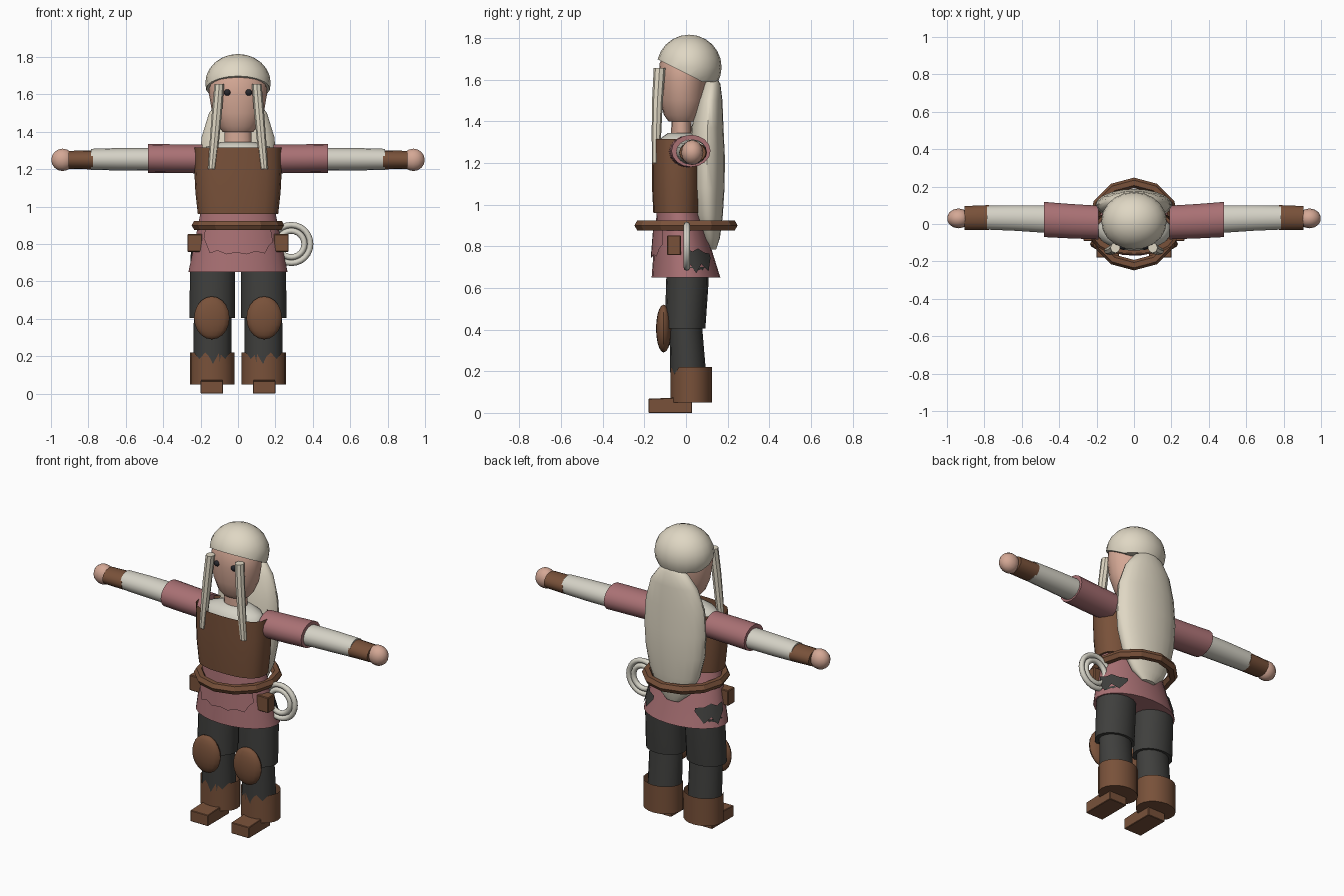
import bpy, bmesh
from math import sin, cos, pi, radians
from mathutils import Vector

if "Cube" in bpy.data.objects:
    bpy.data.objects.remove(bpy.data.objects["Cube"])


def material(name, rgb):
    m = bpy.data.materials.new(name)
    m.diffuse_color = (*rgb, 1)
    m.use_nodes = True
    m.node_tree.nodes["Principled BSDF"].inputs["Base Color"].default_value = m.diffuse_color
    return m


SKIN = material("skin", (0.66, 0.39, 0.30))
HAIR = material("hair", (0.74, 0.68, 0.55))
LINEN = material("linen", (0.66, 0.64, 0.56))
LEATHER = material("leather", (0.19, 0.083, 0.042))
ROSE = material("rose", (0.40, 0.165, 0.175))
DARK = material("dark_cloth", (0.05, 0.05, 0.047))
BLACK = material("black", (0.02, 0.02, 0.025))


def finish(name, bm, mat, smooth=40):
    bmesh.ops.recalc_face_normals(bm, faces=bm.faces)
    me = bpy.data.meshes.new(name)
    bm.to_mesh(me)
    bm.free()
    ob = bpy.data.objects.new(name, me)
    bpy.context.collection.objects.link(ob)
    me.materials.append(mat)
    if smooth:
        bpy.ops.object.select_all(action='DESELECT')
        ob.select_set(True)
        bpy.context.view_layer.objects.active = ob
        bpy.ops.object.shade_smooth_by_angle(angle=radians(smooth))
    return ob


def loft(name, rings, mat, n=16, axis='z', power=2, caps=(True, True), edit=None):
    """Rings are (x, y, z, radius a, radius b), stacked along z or x."""
    bm = bmesh.new()
    loops = []
    for x, y, z, a, b in rings:
        loop = []
        for i in range(n):
            t = 2 * pi * i / n
            c, s = cos(t), sin(t)
            u = a * abs(c) ** (2 / power) * (1 if c > 0 else -1)
            v = b * abs(s) ** (2 / power) * (1 if s > 0 else -1)
            p = (x + u, y + v, z) if axis == 'z' else (x, y + u, z + v)
            loop.append(bm.verts.new(p))
        loops.append(loop)
    for p, q in zip(loops, loops[1:]):
        for i in range(n):
            j = (i + 1) % n
            bm.faces.new((p[i], p[j], q[j], q[i]))
    for use, loop in zip(caps, (loops[0], loops[-1])):
        if use:
            bm.faces.new(loop)
    if edit:
        edit(loops)
    return finish(name, bm, mat)


def ellipsoid(name, centre, radii, mat, u=16, v=10, cuts=()):
    bm = bmesh.new()
    bmesh.ops.create_uvsphere(bm, u_segments=u, v_segments=v, radius=1)
    for w in bm.verts:
        w.co = Vector(centre) + Vector([a * b for a, b in zip(w.co, radii)])
    for co, no in cuts:
        bmesh.ops.bisect_plane(bm, geom=bm.verts[:] + bm.edges[:] + bm.faces[:],
                               plane_co=co, plane_no=no, clear_inner=True)
        bmesh.ops.holes_fill(bm, edges=[e for e in bm.edges if e.is_boundary], sides=0)
    return finish(name, bm, mat)


def box(name, centre, size, mat, bevel=0.0, edit=None):
    bm = bmesh.new()
    bmesh.ops.create_cube(bm, size=1)
    for w in bm.verts:
        if edit:
            edit(w.co)
        w.co = Vector(centre) + Vector([a * b for a, b in zip(w.co, size)])
    if bevel:
        bmesh.ops.bevel(bm, geom=bm.edges[:], offset=bevel, segments=1, affect='EDGES')
    return finish(name, bm, mat, 0)


def torus(name, centre, major, minor, mat, n, m, upright=False):
    bm = bmesh.new()
    grid = []
    for i in range(n):
        t = 2 * pi * i / n
        row = []
        for k in range(m):
            p = 2 * pi * k / m
            r, h = major + minor * cos(p), minor * sin(p)
            co = Vector((r * cos(t), h, r * sin(t)) if upright else (r * cos(t), r * sin(t), h))
            row.append(bm.verts.new(co + Vector(centre)))
        grid.append(row)
    for i in range(n):
        a, b = grid[i], grid[(i + 1) % n]
        for k in range(m):
            bm.faces.new((a[k], b[k], b[(k + 1) % m], a[(k + 1) % m]))
    return finish(name, bm, mat, 50 if upright else 25)


def skirt_point(deg, z, gap):
    t = (0.96 - z) / 0.31
    a = radians(deg)
    return ((0.20 + 0.065 * t + gap) * cos(a),
            -0.035 + 0.035 * t + (0.105 + 0.06 * t + gap) * sin(a), z)


def skirt_strip(name, columns, gap, mat):
    """Cloth piece lying on the skirt; columns are (angle, top z, bottom z)."""
    bm = bmesh.new()
    rows = [[bm.verts.new(skirt_point(d, hi + (lo - hi) * k / 2, gap)) for k in range(3)]
            for d, hi, lo in columns]
    for p, q in zip(rows, rows[1:]):
        for k in range(2):
            bm.faces.new((p[k], q[k], q[k + 1], p[k + 1]))
    return finish(name, bm, mat)


# Head, face and neck
loft("head", [(0, -0.018, 1.40, 0.082, 0.066), (0, -0.018, 1.43, 0.108, 0.088),
              (0, -0.015, 1.50, 0.138, 0.108), (0, -0.015, 1.60, 0.155, 0.116),
              (0, -0.01, 1.68, 0.152, 0.116), (0, 0, 1.75, 0.11, 0.09)], SKIN, n=20)
loft("neck", [(0, -0.022, 1.30, 0.075, 0.05), (0, -0.022, 1.42, 0.07, 0.048)], SKIN)

# Hair: cap with slanted hairline, long back mass
ellipsoid("hair_cap", (0, 0.015, 1.66), (0.175, 0.156, 0.156), HAIR, 20, 12,
          cuts=[((0, -0.11, 1.685), (0, 0.45, 0.89)), ((0, 0, 1.59), (0, 0, 1))])
loft("back_hair", [(0, 0.13, 1.605, 0.04, 0.02), (0, 0.125, 1.58, 0.095, 0.04),
                   (0, 0.115, 1.50, 0.155, 0.06), (0, 0.103, 1.37, 0.195, 0.077),
                   (0, 0.102, 1.22, 0.205, 0.085), (0, 0.102, 1.08, 0.195, 0.083),
                   (0, 0.107, 0.95, 0.165, 0.07), (0, 0.117, 0.84, 0.11, 0.046),
                   (0, 0.127, 0.785, 0.045, 0.018)], HAIR, n=20)

# Torso: shirt, vest, tunic skirt
loft("shirt", [(0, -0.035, 0.94, 0.195, 0.10), (0, -0.035, 1.28, 0.20, 0.108),
               (0, -0.03, 1.32, 0.17, 0.09), (0, -0.025, 1.345, 0.09, 0.06)], LINEN, n=20)
loft("vest", [(0, -0.043, 0.96, 0.215, 0.114), (0, -0.043, 1.08, 0.228, 0.12),
              (0, -0.043, 1.20, 0.234, 0.121), (0, -0.043, 1.315, 0.234, 0.120)],
     LEATHER, n=20, power=2.5, caps=(True, False))
loft("tunic_skirt", [(0, -0.035, 0.97, 0.20, 0.105), (0, -0.018, 0.80, 0.234, 0.136),
                     (0, 0, 0.65, 0.265, 0.165)], ROSE, n=24)
skirt_strip("front_flap", [(220, 0.88, 0.83), (228, 0.88, 0.79), (234, 0.88, 0.75),
                           (244, 0.88, 0.765), (256, 0.88, 0.745), (268, 0.88, 0.755),
                           (280, 0.88, 0.745), (292, 0.88, 0.76), (304, 0.88, 0.75),
                           (312, 0.88, 0.79), (320, 0.88, 0.81)], 0.012, ROSE)
torus("belt", (0, 0, 0.90), 0.22, 0.028, LEATHER, 12, 6)

# Rope coil on one hip
for i, r in enumerate((0.102, 0.070)):
    torus(f"rope_coil_{i + 1}", (0.285, 0.004, 0.80), r, 0.016, LINEN, 24, 8, upright=True)


def ragged(loops):
    """Notch the front of the boot cuff."""
    top = loops[-1]
    n = len(top)
    for i, w in enumerate(top):
        if 0.55 * n < i < 0.95 * n and i % 2:
            w.co.z -= 0.035


def toe(co):
    """Slope the top of the foot down towards the toe."""
    if co.y < 0 and co.z > 0:
        co.z -= 0.12


for s, side in ((1, "right"), (-1, "left")):
    # Face and front locks
    ellipsoid(side + "_eye", (s * 0.058, -0.123, 1.61), (0.019, 0.014, 0.017), BLACK, 10, 6)
    loft(side + "_front_lock", [(s * 0.10, -0.127, 1.655, 0.026, 0.028),
                                (s * 0.113, -0.137, 1.50, 0.027, 0.026),
                                (s * 0.127, -0.142, 1.34, 0.025, 0.023),
                                (s * 0.14, -0.145, 1.20, 0.020, 0.018)], HAIR, n=8)
    # Arm
    loft(side + "_sleeve", [(s * 0.19, 0.008, 1.255, 0.09, 0.077),
                            (s * 0.34, 0.015, 1.256, 0.092, 0.077),
                            (s * 0.48, 0.024, 1.258, 0.094, 0.077)], ROSE, axis='x')
    loft(side + "_forearm", [(s * 0.46, 0.026, 1.253, 0.074, 0.061),
                             (s * 0.64, 0.032, 1.253, 0.068, 0.060),
                             (s * 0.785, 0.034, 1.253, 0.064, 0.056)], LINEN, axis='x')
    loft(side + "_wrist_guard", [(s * 0.775, 0.034, 1.25, 0.067, 0.051),
                                 (s * 0.905, 0.032, 1.25, 0.064, 0.048)], LEATHER, axis='x')
    ellipsoid(side + "_hand", (s * 0.938, 0.03, 1.25), (0.062, 0.053, 0.06), SKIN, 14, 8)
    # Hip pouch and torn skirt patch
    box(side + "_pouch", (s * 0.23, -0.058, 0.805), (0.08, 0.066, 0.095), LEATHER, 0.004)
    patch = [(4, 0.79, 0.74), (18, 0.775, 0.67), (30, 0.79, 0.715),
             (42, 0.77, 0.68), (56, 0.765, 0.745)]
    if s < 0:
        patch = [(180 - d, hi, lo) for d, hi, lo in patch]
    skirt_strip(side + "_skirt_patch", patch, 0.008, DARK)
    # Leg
    loft(side + "_thigh", [(s * 0.135, 0.008, 0.70, 0.118, 0.10),
                           (s * 0.136, 0.006, 0.62, 0.121, 0.102),
                           (s * 0.138, -0.004, 0.405, 0.122, 0.097)], DARK)
    loft(side + "_shin", [(s * 0.136, -0.002, 0.43, 0.10, 0.078),
                          (s * 0.137, 0.012, 0.16, 0.102, 0.087)], DARK)
    ellipsoid(side + "_knee_pad", (s * 0.14, -0.107, 0.405), (0.095, 0.037, 0.115), LEATHER)
    loft(side + "_boot", [(s * 0.138, 0.025, 0.05, 0.118, 0.10),
                          (s * 0.138, 0.025, 0.15, 0.118, 0.10),
                          (s * 0.138, 0.025, 0.22, 0.118, 0.10)],
         LEATHER, n=20, caps=(True, False), edit=ragged)
    box(side + "_foot", (s * 0.14, -0.075, 0.0385), (0.12, 0.21, 0.077), LEATHER, 0.003, toe)
